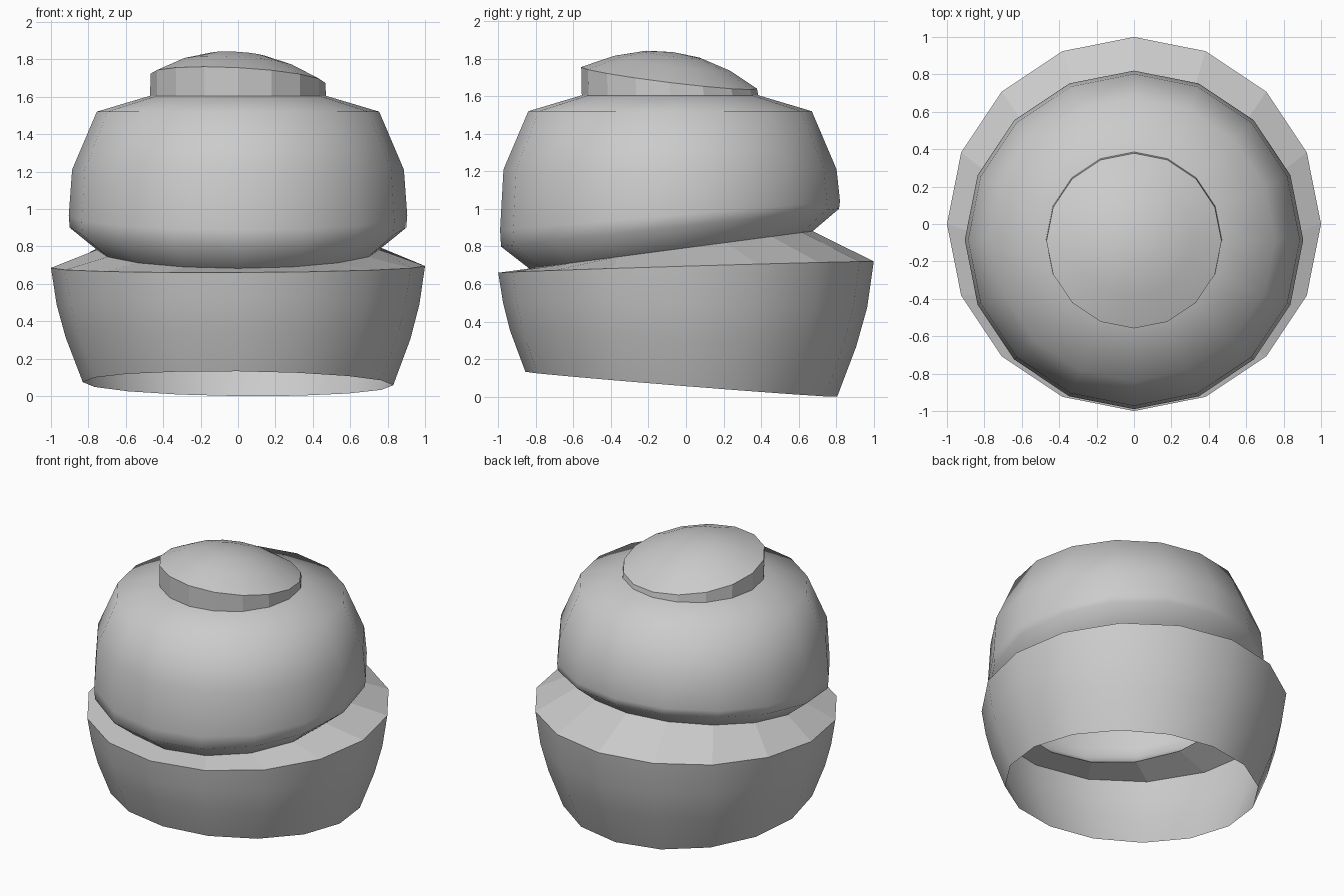
import bpy, bmesh
from math import sin, cos, tau

if "Cube" in bpy.data.objects:
    bpy.data.objects.remove(bpy.data.objects["Cube"])

SIDES = 16

def shell(name, rings, flat=(), apex=None):
    """Skin tilted rings (radius, centre_y, centre_z, slope_x, slope_y); flat = faceted bands."""
    bm = bmesh.new()
    loops = []
    for r, cy, cz, sx, sy in rings:
        loop = []
        for i in range(SIDES):
            x, y = r * cos(tau * i / SIDES), r * sin(tau * i / SIDES)
            loop.append(bm.verts.new((x, y + cy, cz + sx * x + sy * y)))
        loops.append(loop)
    for b, (lo, hi) in enumerate(zip(loops, loops[1:])):
        for i in range(SIDES):
            j = (i + 1) % SIDES
            f = bm.faces.new((lo[i], lo[j], hi[j], hi[i]))
            f.smooth = b not in flat
    if apex:
        tip = bm.verts.new(apex)
        for i in range(SIDES):
            f = bm.faces.new((loops[-1][i], loops[-1][(i + 1) % SIDES], tip))
            f.smooth = True
    mesh = bpy.data.meshes.new(name)
    bm.to_mesh(mesh)
    bm.free()
    obj = bpy.data.objects.new(name, mesh)
    bpy.context.collection.objects.link(obj)
    return obj

neck = (0.755, -0.08, 0.782, 0.0, 0.132)
crown = (0.47, -0.085, 1.605, 0.0, 0.0)

# Open-bottomed bowl with a faceted collar leading in to the neck
shell("lower_bowl", [
    (0.83, -0.025, 0.066, -0.01, -0.08),
    (0.922, -0.015, 0.31, -0.005, -0.045),
    (0.97, -0.005, 0.49, 0.0, -0.015),
    (1.0, 0.0, 0.69, 0.005, 0.03),
    neck,
], flat={3})

# Rounded upper body with a slanted underside
shell("upper_body", [
    neck,
    (0.9, -0.085, 0.9, 0.0, 0.112),
    (0.905, -0.085, 0.965, 0.0, 0.085),
    (0.887, -0.085, 1.21, 0.0, 0.0),
    (0.755, -0.085, 1.52, 0.0, 0.0),
    crown,
])

# Knob: faceted wall and a tilted domed cap
shell("top_knob", [
    crown,
    (0.468, -0.09, 1.698, -0.053, -0.123),
    (0.31, -0.075, 1.775, -0.06, -0.127),
    (0.155, -0.07, 1.82, -0.06, -0.13),
], flat={0}, apex=(0.0, -0.07, 1.835))
